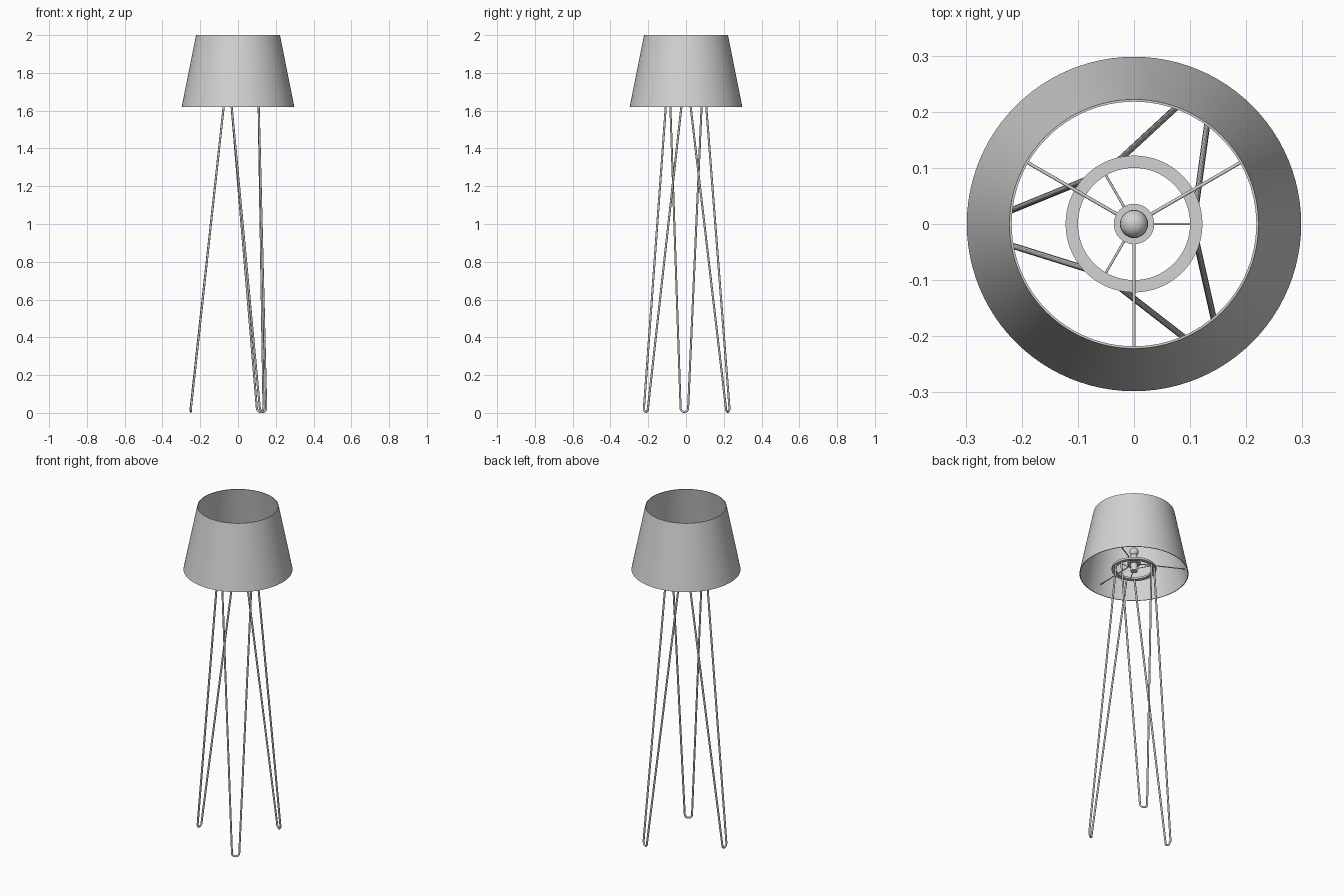
import bpy, bmesh, math
from mathutils import Vector

cube = bpy.data.objects.get("Cube")
if cube:
    bpy.data.objects.remove(cube, do_unlink=True)

grey = bpy.data.materials.new("light_grey")
grey.use_nodes = True
colour = (0.65, 0.65, 0.65, 1)
grey.diffuse_color = colour
grey.node_tree.nodes["Principled BSDF"].inputs["Base Color"].default_value = colour


def polar(radius, degrees, z):
    a = math.radians(degrees)
    return Vector((radius * math.cos(a), radius * math.sin(a), z))


def lathe(name, profile, closed=False, steps=64):
    """Spin a radius/height profile around the z axis."""
    bm = bmesh.new()
    verts = [bm.verts.new((r, 0, z)) for r, z in profile]
    pairs = list(zip(verts, verts[1:]))
    if closed:
        pairs.append((verts[-1], verts[0]))
    edges = [bm.edges.new(p) for p in pairs]
    bmesh.ops.spin(bm, geom=verts + edges, cent=(0, 0, 0), axis=(0, 0, 1),
                   angle=math.tau, steps=steps)
    bmesh.ops.remove_doubles(bm, verts=bm.verts, dist=0.0001)
    bmesh.ops.recalc_face_normals(bm, faces=bm.faces)
    mesh = bpy.data.meshes.new(name)
    bm.to_mesh(mesh)
    bm.free()
    obj = bpy.data.objects.new(name, mesh)
    bpy.context.collection.objects.link(obj)
    mesh.materials.append(grey)
    bpy.ops.object.select_all(action="DESELECT")
    obj.select_set(True)
    bpy.context.view_layer.objects.active = obj
    bpy.ops.object.shade_smooth_by_angle(angle=math.radians(35))
    return obj


def rod(name, points, radius):
    """Round bar along a path."""
    curve = bpy.data.curves.new(name, "CURVE")
    curve.dimensions = "3D"
    curve.bevel_depth = radius
    curve.bevel_resolution = 3
    curve.use_fill_caps = True
    spline = curve.splines.new("POLY")
    spline.points.add(len(points) - 1)
    for p, co in zip(spline.points, points):
        p.co = (*co, 1)
    spline.use_smooth = True
    obj = bpy.data.objects.new(name, curve)
    bpy.context.collection.objects.link(obj)
    curve.materials.append(grey)


# Tapered open shade with a thin wall
lathe("shade", [(0.298, 1.62), (0.222, 2.0), (0.218, 2.0), (0.294, 1.62)], True, 96)

# Mounting ring on top of the legs
RING_Z = 1.65
lathe("mounting_ring", [(0.1, RING_Z - 0.006), (0.122, RING_Z - 0.006),
                        (0.122, RING_Z + 0.006), (0.1, RING_Z + 0.006)], True)

# Lamp holder, flange and bulb
lathe("lamp_holder", [(0, 1.635), (0.02, 1.635), (0.02, 1.68), (0.036, 1.68),
                      (0.036, 1.688), (0.018, 1.688), (0.018, 1.735), (0, 1.735)], steps=32)
bulb = [(0.025 * math.sin(math.pi * i / 12), 1.757 - 0.025 * math.cos(math.pi * i / 12))
        for i in range(13)]
lathe("bulb", bulb, steps=32)

# Shade carrier arms and ring spokes
for i in range(3):
    angle = 30 + 120 * i
    rod(f"shade_arm_{i + 1}", [polar(0.02, angle, 1.684), polar(0.284, angle, 1.678)], 0.003)
    spoke = 120 * i
    rod(f"ring_spoke_{i + 1}", [polar(0.015, spoke, RING_Z), polar(0.103, spoke, RING_Z)], 0.0022)

# Hairpin legs with a rounded foot
BAR, BEND = 0.0055, 0.02
for i in range(3):
    angle = 62 + 120 * i
    foot = polar(0.25, angle, BAR + BEND)
    side = polar(1, angle + 90, 0)
    path = [polar(0.111, 120 * i + 11, RING_Z)]
    for k in range(13):
        a = math.pi * k / 12
        path.append(foot - side * BEND * math.cos(a) - Vector((0, 0, BEND * math.sin(a))))
    path.append(polar(0.111, 120 * (i + 1) - 11, RING_Z))
    rod(f"hairpin_leg_{i + 1}", path, BAR)

# Screw heads around the ring
for i in range(3):
    for offset in (-14.5, 14.5, 63.5):
        p = polar(0.111, 120 * i + offset, RING_Z + 0.005)
        rod(f"ring_screw_{i + 1}", [p, p + Vector((0, 0, 0.003))], 0.004)
